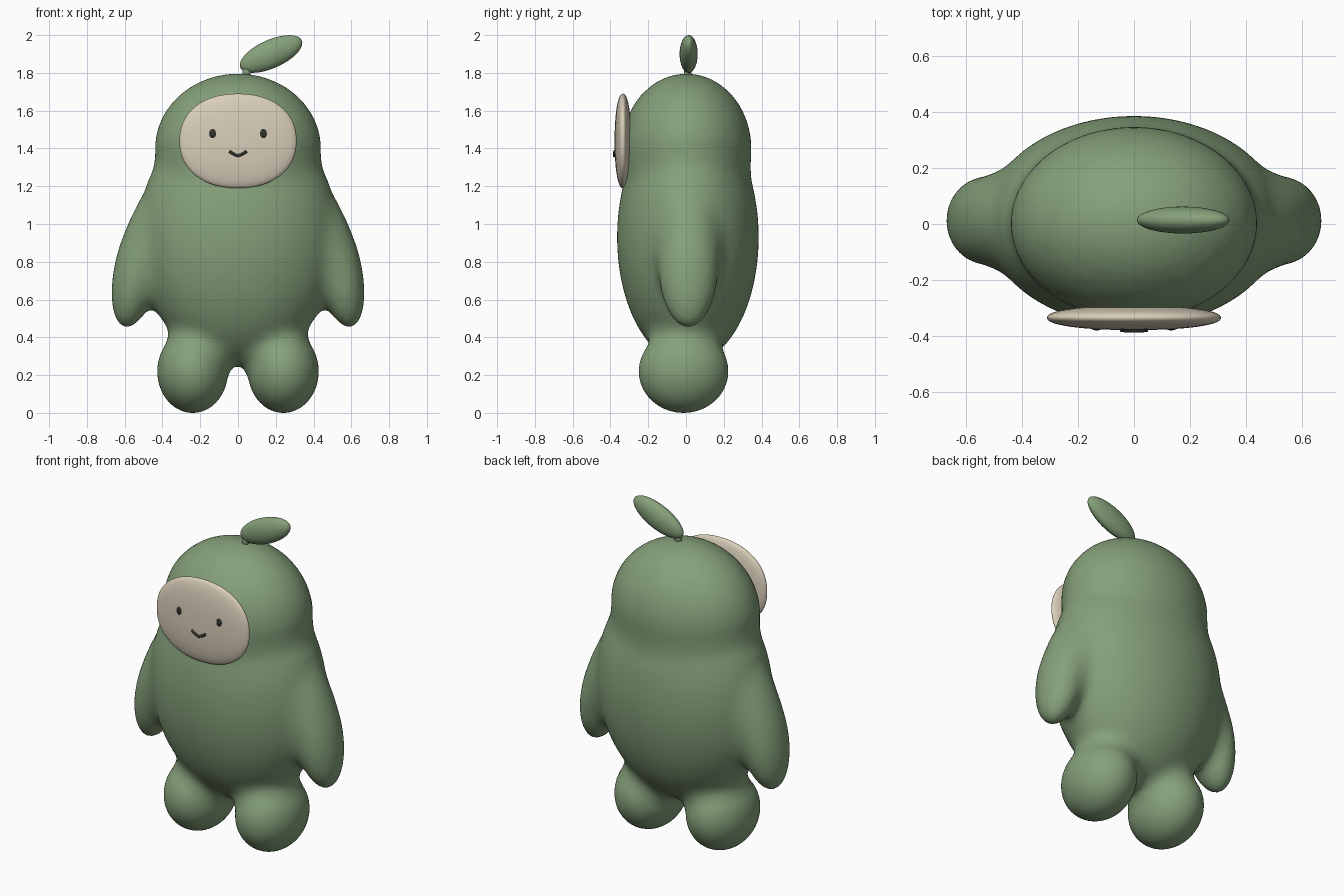
import bpy, bmesh, math
from mathutils import Matrix, Vector

if "Cube" in bpy.data.objects:
    bpy.data.objects.remove(bpy.data.objects["Cube"])


def material(name, rgb):
    m = bpy.data.materials.new(name)
    m.diffuse_color = (*rgb, 1)
    m.use_nodes = True
    m.node_tree.nodes["Principled BSDF"].inputs["Base Color"].default_value = m.diffuse_color
    return m


GREEN = material("leaf green", (0.235, 0.355, 0.195))
CREAM = material("cream", (0.70, 0.62, 0.49))
DARK = material("dark grey", (0.03, 0.032, 0.026))


def finish(name, bm, mat):
    me = bpy.data.meshes.new(name)
    bm.to_mesh(me)
    bm.free()
    me.materials.append(mat)
    for p in me.polygons:
        p.use_smooth = True
    ob = bpy.data.objects.new(name, me)
    bpy.context.collection.objects.link(ob)
    return ob


def placement(centre, tilt):
    return Matrix.Translation(centre) @ Matrix.Rotation(math.radians(tilt), 4, 'Y')


def add_ellipsoid(bm, centre, radii, tilt=0, power=2.0, segs=48):
    new = bmesh.ops.create_uvsphere(bm, u_segments=segs, v_segments=segs // 2, radius=1)["verts"]
    place = placement(centre, tilt)
    for v in new:
        n = sum(abs(c) ** power for c in v.co) ** (1 / power)
        v.co = place @ Vector([c / n * r for c, r in zip(v.co, radii)])


def ellipsoid(name, mat, *args, **kw):
    bm = bmesh.new()
    add_ellipsoid(bm, *args, **kw)
    return finish(name, bm, mat)


# Body lobes: centre, radii, tilt, blend width
lobes = [((0, 0.01, 0.93), (0.53, 0.375, 0.67), 0, 0),          # torso
         ((0, 0.003, 1.40), (0.438, 0.343, 0.395), 0, 0.05)]    # head
for s in (-1, 1):
    lobes.append(((s * 0.24, -0.013, 0.22), (0.187, 0.237, 0.22), 0, 0.10))        # leg
    lobes.append(((s * 0.525, 0.012, 0.78), (0.125, 0.155, 0.33), -s * 13, 0.09))  # arm

prepared = []
for c, r, t, k in lobes:
    inv = placement(c, t).inverted()
    prepared.append((inv, r, k))


def field(p):
    """Approximate distance to the softly blended lobes."""
    d = None
    for inv, (rx, ry, rz), k in prepared:
        x, y, z = inv @ p
        x, y, z = x / rx, y / ry, z / rz
        k0 = math.sqrt(x * x + y * y + z * z)
        x, y, z = x / rx, y / ry, z / rz
        e = k0 * (k0 - 1) / max(math.sqrt(x * x + y * y + z * z), 1e-6)
        if d is None:
            d = e
        else:
            h = max(k - abs(d - e), 0)
            d = min(d, e) - h * h / (4 * k)
    return d


STEPS = [Vector((0.002, 0, 0)), Vector((0, 0.002, 0)), Vector((0, 0, 0.002))]


def settle(bm, rounds):
    for v in bm.verts:
        for _ in range(rounds):
            f = field(v.co)
            if abs(f) < 0.0008:
                break
            g = Vector([(field(v.co + s) - f) / 0.002 for s in STEPS])
            step = g * (-f / max(g.length_squared, 0.1))
            if step.length > 0.03:
                step.length = 0.03
            v.co += step


# Body: fuse the lobes, then ease the skin onto the blended shape
bm = bmesh.new()
for c, r, t, k in lobes:
    add_ellipsoid(bm, c, r, t)
raw = finish("body_lobes", bm, GREEN)
mod = raw.modifiers.new("fuse", 'REMESH')
mod.mode = 'VOXEL'
mod.voxel_size = 0.02
fused = bpy.data.meshes.new_from_object(raw.evaluated_get(bpy.context.evaluated_depsgraph_get()))
bpy.data.objects.remove(raw)
bm = bmesh.new()
bm.from_mesh(fused)
settle(bm, 4)
for _ in range(4):
    bmesh.ops.smooth_vert(bm, verts=bm.verts, factor=0.5,
                          use_axis_x=True, use_axis_y=True, use_axis_z=True)
settle(bm, 3)
bmesh.ops.recalc_face_normals(bm, faces=bm.faces)
finish("body", bm, GREEN)

# Leaf and its little stem on top of the head
ellipsoid("leaf", GREEN, (0.175, 0.014, 1.90), (0.178, 0.048, 0.075), tilt=-24)
ellipsoid("stem", GREEN, (0.045, 0.01, 1.805), (0.022, 0.02, 0.03), segs=24)

# Face plate
ellipsoid("face_plate", CREAM, (0, -0.334, 1.44), (0.31, 0.044, 0.25), power=2.2, segs=64)

# Eyes
for side, s in (("left", -1), ("right", 1)):
    ellipsoid(side + "_eye", DARK, (s * 0.133, -0.368, 1.478), (0.022, 0.011, 0.03), segs=24)

# Mouth: a short bent tube
curve = bpy.data.curves.new("mouth", 'CURVE')
curve.dimensions = '3D'
curve.bevel_depth = 0.008
curve.bevel_resolution = 3
curve.use_fill_caps = True
spline = curve.splines.new('POLY')
spline.points.add(6)
for i, p in enumerate(spline.points):
    u = (i - 3) / 3
    p.co = (u * 0.046, -0.379 + 0.002 * u * u, 1.361 + 0.024 * abs(u) ** 1.4, 1)
curve.materials.append(DARK)
bpy.context.collection.objects.link(bpy.data.objects.new("mouth", curve))
